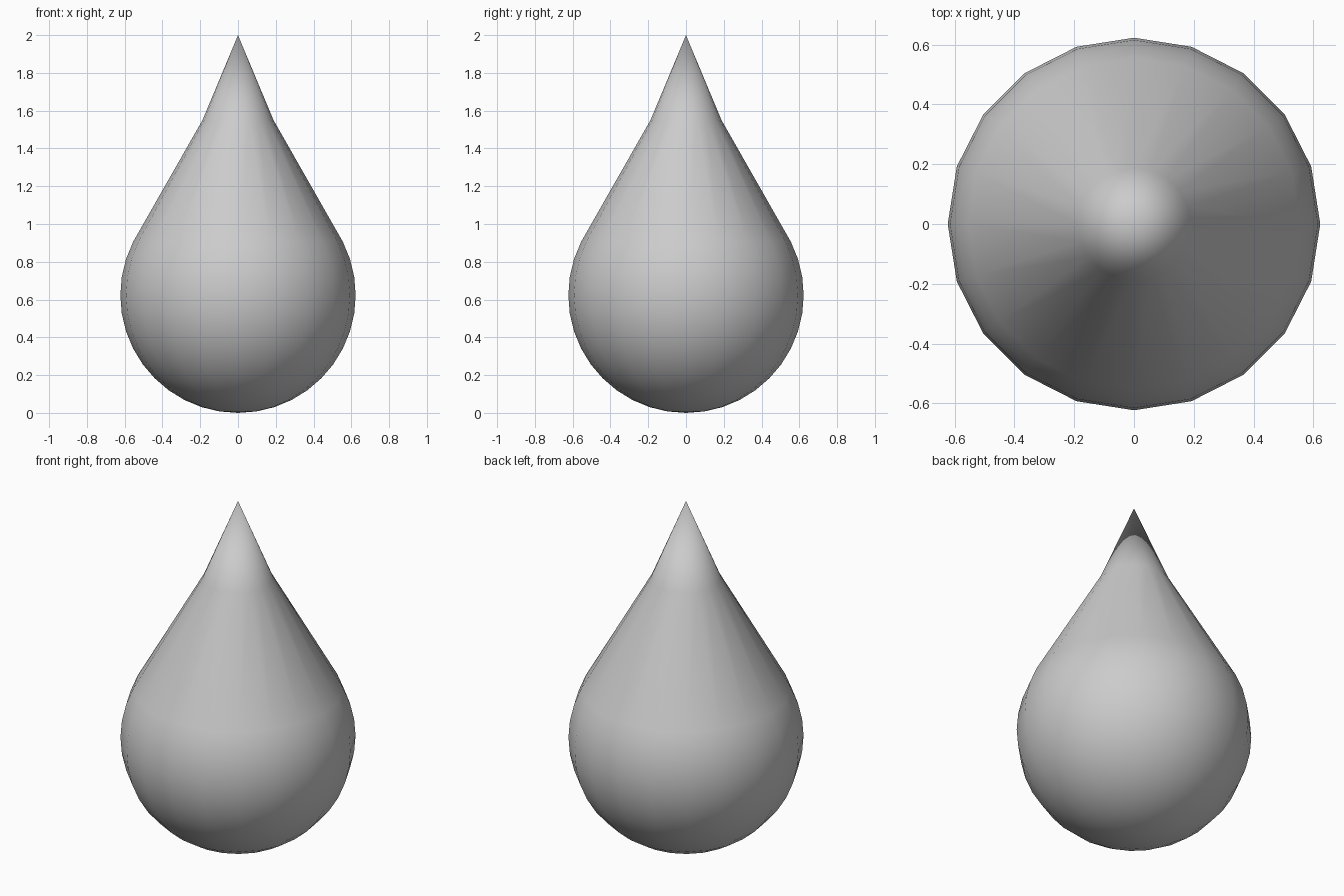
import bpy, bmesh
from math import sin, cos, radians, tau

if "Cube" in bpy.data.objects:
    bpy.data.objects.remove(bpy.data.objects["Cube"])

SIDES = 20
R = 0.623

# Profile: round bowl in 9 degree steps, then the tapering neck
profile = [(R * cos(radians(a)), R + R * sin(radians(a))) for a in range(-81, 28, 9)]
profile.append((0.188, 1.55))

bm = bmesh.new()
rings = [[bm.verts.new((r * cos(tau * i / SIDES), r * sin(tau * i / SIDES), z))
          for i in range(SIDES)] for r, z in profile]
base = bm.verts.new((0, 0, 0))
tip = bm.verts.new((0, 0, 2))

# Skin between the rings, closed with fans at base and tip
for i in range(SIDES):
    j = (i + 1) % SIDES
    for lo, hi in zip(rings, rings[1:]):
        bm.faces.new((lo[i], lo[j], hi[j], hi[i]))
    bm.faces.new((base, rings[0][j], rings[0][i]))
    bm.faces.new((tip, rings[-1][i], rings[-1][j]))

for f in bm.faces:
    f.smooth = True
mesh = bpy.data.meshes.new("droplet")
bm.to_mesh(mesh)
bm.free()
bpy.context.collection.objects.link(bpy.data.objects.new("droplet", mesh))
